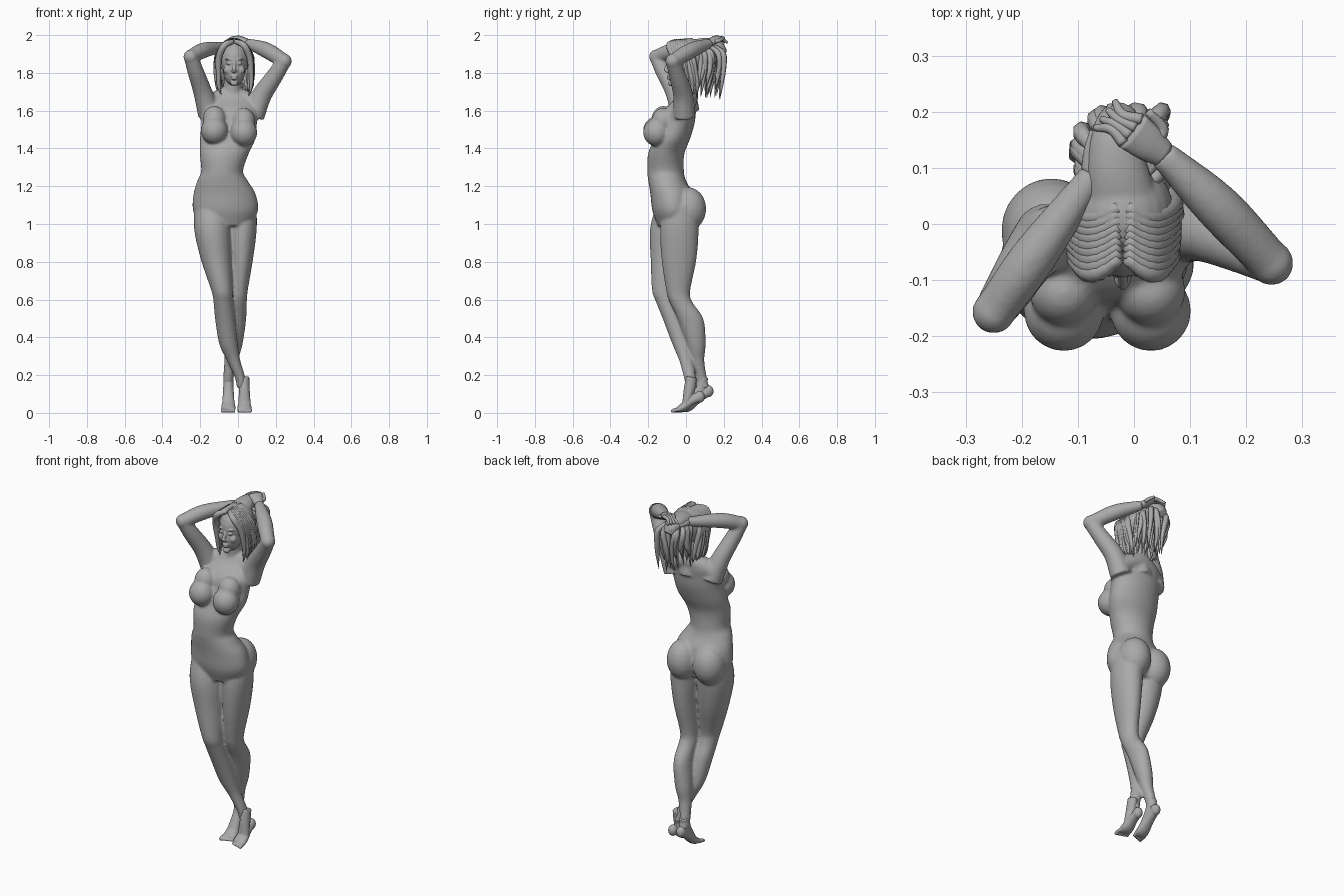
import bpy, bmesh, math, random
from mathutils import Vector, Matrix

random.seed(4)
cube = bpy.data.objects.get("Cube")
if cube:
    bpy.data.objects.remove(cube, do_unlink=True)


def make_material(name, value):
    mat = bpy.data.materials.new(name)
    mat.use_nodes = True
    colour = (value, value, value, 1)
    mat.diffuse_color = colour
    mat.node_tree.nodes["Principled BSDF"].inputs["Base Color"].default_value = colour
    return mat


stone = make_material("stone grey", 0.4)


def catmull(points, steps):
    """Smooth a list of equal-length tuples."""
    pts = [Vector(p) for p in points]
    pts = [pts[0] * 2 - pts[1]] + pts + [pts[-1] * 2 - pts[-2]]
    out = []
    for a, b, c, d in zip(pts, pts[1:], pts[2:], pts[3:]):
        for i in range(steps):
            t = i / steps
            out.append((b * 2 + (c - a) * t + (a * 2 - b * 5 + c * 4 - d) * t ** 2
                        + (b * 3 - a - c * 3 + d) * t ** 3) / 2)
    return out + [pts[-2]]


def sweep(bm, points, axis=None, sides=20, steps=5):
    """Skin ellipses along a path of (x, y, z, ra, rb); level rings if no axis."""
    path = catmull(points, steps)
    rings = []
    for i, p in enumerate(path):
        centre = Vector(p[:3])
        u, v = Vector((1, 0, 0)), Vector((0, 1, 0))
        if axis is not None:
            t = Vector(path[min(i + 1, len(path) - 1)][:3]) - Vector(path[max(i - 1, 0)][:3])
            t.normalize()
            u = Vector(axis)
            u = (u - t * u.dot(t)).normalized()
            v = t.cross(u)
        ra, rb = max(p[3], 0.001), max(p[4], 0.001)
        rings.append([bm.verts.new(centre + u * ra * math.cos(k * math.tau / sides)
                                   + v * rb * math.sin(k * math.tau / sides))
                      for k in range(sides)])
    for lo, hi in zip(rings, rings[1:]):
        for k in range(sides):
            j = (k + 1) % sides
            bm.faces.new((lo[k], lo[j], hi[j], hi[k]))
    bm.faces.new(rings[0])
    bm.faces.new(rings[-1])


def tube(bm, points, axis=(1, 0, 0), **kw):
    """Round sweep of (x, y, z, r)."""
    sweep(bm, [(*p, p[3]) for p in points], axis, **kw)


def ball(bm, centre, radii, segments=24):
    m = Matrix.Translation(centre) @ Matrix.Diagonal((*radii, 1))
    bmesh.ops.create_uvsphere(bm, u_segments=segments, v_segments=segments // 2,
                              radius=1, matrix=m)


def finish(name, bm, voxel=0, smooth=0):
    bmesh.ops.recalc_face_normals(bm, faces=bm.faces)
    for f in bm.faces:
        f.smooth = True
    mesh = bpy.data.meshes.new(name)
    bm.to_mesh(mesh)
    bm.free()
    mesh.materials.append(stone)
    ob = bpy.data.objects.new(name, mesh)
    bpy.context.collection.objects.link(ob)
    if voxel:
        mod = ob.modifiers.new("fuse", "REMESH")
        mod.mode = "VOXEL"
        mod.voxel_size = voxel
        mod.use_smooth_shade = True
        mod = ob.modifiers.new("soften", "SMOOTH")
        mod.factor = 0.5
        mod.iterations = smooth
    return ob


# Body: torso, neck and shoulders
body = bmesh.new()
sweep(body, [
    (-.035, .005, 1.70, .06, .04), (-.04, 0, 1.66, .125, .06),
    (-.045, -.035, 1.6, .15, .088), (-.047, -.05, 1.53, .147, .095),
    (-.055, -.075, 1.45, .147, .096), (-.073, -.105, 1.37, .129, .096),
    (-.084, -.108, 1.28, .111, .097), (-.082, -.1, 1.23, .133, .1),
    (-.071, -.077, 1.16, .164, .112), (-.066, -.07, 1.07, .172, .108),
    (-.066, -.065, .99, .13, .085)], sides=32)
tube(body, [(-.037, .012, 1.6, .06), (-.032, .008, 1.68, .05), (-.025, .002, 1.8, .047)])
tube(body, [(-.165, -.03, 1.62, .055), (-.1, 0, 1.66, .05), (-.035, .015, 1.68, .05),
            (.03, .01, 1.66, .05), (.1, -.01, 1.62, .055)], axis=(0, 1, 0))

# Chest and seat
for x, z in ((-.125, 1.495), (.03, 1.485)):
    ball(body, (x, -.155, z), (.072, .072, .074))
    ball(body, (x, -.12, z + .06), (.062, .062, .07))
ball(body, (-.147, -.012, 1.08), (.09, .094, .115))
ball(body, (.008, .01, 1.08), (.088, .097, .115))

# Legs, the right one crossing in front
sweep(body, [
    (-.14, -.068, 1.1, .09, .09), (-.135, -.085, .97, .097, .106),
    (-.115, -.095, .81, .081, .092), (-.085, -.112, .65, .057, .068),
    (-.078, -.1, .59, .052, .06), (-.068, -.062, .495, .053, .06),
    (-.05, -.022, .363, .049, .05), (-.024, .001, .28, .036, .038),
    (.01, .02, .19, .028, .032), (.022, .03, .13, .027, .03)], sides=24)
sweep(body, [
    (.018, -.03, 1.1, .08, .09), (.022, -.035, .97, .077, .102),
    (.018, -.037, .81, .061, .092), (.005, -.041, .65, .047, .064),
    (.001, -.028, .59, .046, .06), (-.003, .025, .495, .046, .068),
    (-.022, .052, .363, .046, .052), (-.036, .06, .28, .036, .037),
    (-.05, .078, .19, .028, .032), (-.052, .095, .13, .027, .03)], sides=24)

# Arms raised behind the head
for upper, fore in (
    ([(-.15, -.02, 1.58, .062), (-.187, -.06, 1.7, .05),
      (-.225, -.12, 1.81, .043), (-.25, -.157, 1.885, .037)],
     [(-.25, -.157, 1.885, .037), (-.18, -.06, 1.92, .041), (-.07, .09, 1.94, .025)]),
    ([(.08, -.01, 1.57, .06), (.125, -.015, 1.68, .053),
      (.185, -.04, 1.77, .046), (.245, -.07, 1.862, .038)],
     [(.245, -.07, 1.862, .038), (.15, .03, 1.92, .042), (.05, .125, 1.957, .026)])):
    tube(body, upper, axis=(0, 1, 0))
    tube(body, fore, axis=(0, 0, 1))
    ball(body, fore[0][:3], [fore[0][3] * 1.05] * 3)
finish("body", body, .007, 7)


# Feet on tiptoe
def foot(name, x, ankle_y, heel_y, heel_z, ball_y, side):
    bm = bmesh.new()
    ball(bm, (x, heel_y, heel_z), (.026, .028, .032))
    mid_y, mid_z = (heel_y + ball_y) / 2, heel_z / 2 + .02
    sweep(bm, [(x, heel_y, heel_z, .024, .026), (x, mid_y, mid_z, .029, .024),
               (x, ball_y, .03, .038, .023), (x, ball_y - .032, .016, .036, .013)],
          axis=(1, 0, 0))
    sweep(bm, [(x, ankle_y, .19, .026, .029), (x, ankle_y - .012, .125, .028, .03),
               (x, ball_y + .015, .05, .033, .02)], axis=(1, 0, 0))
    for k in range(5):
        tx, r = x + side * (.03 - k * .015), .0105 - k * .0009
        tip = ball_y - .056 + k * .005
        tube(bm, [(tx, ball_y - .02, .018, r), (tx, tip + .012, .015, r), (tx, tip, r, r)], sides=10)
        ball(bm, (tx, tip, r), (r, r, r), 10)
    finish(name, bm, .004, 2)


foot("right_foot", .034, .03, .072, .085, -.015, 1)
foot("left_foot", -.051, .088, .118, .115, .012, -1)


# Hands with four fingers and a thumb
def hand(name, wrist, knuckle, tip):
    bm = bmesh.new()
    wrist, knuckle, tip = Vector(wrist), Vector(knuckle), Vector(tip)
    across = (knuckle - wrist).cross(Vector((0, 0, 1))).normalized()
    sweep(bm, [(*wrist, .024, .02), (*wrist.lerp(knuckle, .5), .033, .018),
               (*knuckle, .036, .013)], axis=across)
    for k in range(4):
        off = across * (k - 1.5) * .018
        end = tip + off * 1.1
        bend = knuckle.lerp(end, .55) + Vector((0, 0, .008))
        tube(bm, [(*(knuckle + off), .0105), (*bend, .0095), (*end, .006)], axis=across, sides=10)
    thumb = wrist.lerp(knuckle, .4)
    tube(bm, [(*thumb, .012), (*(thumb + across * .035), .011),
              (*(knuckle + across * .045), .007)], axis=(0, 0, 1), sides=10)
    finish(name, bm)


hand("left_hand", (.052, .124, 1.957), (-.002, .165, 1.986), (-.052, .195, 1.96))
hand("right_hand", (-.072, .088, 1.94), (-.045, .155, 1.945), (-.015, .2, 1.92))

# Head with modelled features
head = bmesh.new()
cx = -.02
ball(head, (cx, 0, 1.87), (.075, .095, .1))
ball(head, (cx, -.035, 1.815), (.058, .06, .085))
ball(head, (cx, -.077, 1.745), (.02, .018, .016))
tube(head, [(cx, -.088, 1.862, .007), (cx, -.1, 1.835, .009), (cx, -.108, 1.812, .011)])
ball(head, (cx, -.1, 1.81), (.016, .012, .009))
for z, w in ((1.783, .02), (1.771, .017)):
    ball(head, (cx, -.09, z), (w, .011, .007))
for s in (-1, 1):
    ball(head, (cx + s * .028, -.086, 1.85), (.014, .009, .007))
    ball(head, (cx + s * .03, -.084, 1.872), (.02, .011, .005))
    ball(head, (cx + s * .037, -.068, 1.815), (.02, .02, .022))
finish("head", head, .004, 2)

# Hair: cap and gathered tail
hair = bmesh.new()
ball(hair, (cx, .018, 1.885), (.092, .1, .098))
sweep(hair, [(-.02, .03, 1.93, .065, .045), (-.03, .1, 1.945, .055, .04),
             (-.03, .165, 1.94, .045, .035), (-.025, .2, 1.9, .03, .022)], axis=(1, 0, 0))
finish("hair_cap", hair, .006, 3)

# Locks parted over the brow, falling beside the face
locks = bmesh.new()
for s in (-1, 1):
    for k in range(9):
        q = k / 8
        wob = random.uniform(-.008, .008)
        out = .08 + .02 * random.random()
        tube(locks, [
            (cx + s * .006, -.06 + q * .09, 1.967 + .008 * q, .012),
            (cx + s * .052, -.088 + q * .1, 1.945, .018),
            (cx + s * (.082 + q * .008), -.066 + q * .1, 1.88, .017),
            (cx + s * out, -.048 + q * .1, 1.79 + wob, .013),
            (cx + s * (out - .004) + wob, -.04 + q * .1, 1.73, .009),
            (cx + s * (out - .015), -.035 + q * .09 + wob, 1.66 + .05 * random.random(), .001),
        ], axis=(0, 1, 0), sides=7, steps=4)
finish("front_locks", locks)

# Loose locks hanging down the back
locks = bmesh.new()
for k in range(34):
    x = -.025 + random.uniform(-.075, .075)
    y = random.uniform(.06, .19)
    spread = random.uniform(-.015, .015)
    end = random.uniform(1.66, 1.76)
    tube(locks, [
        (-.025 + (x + .025) * .5, y - .03, 1.94, .011),
        (x, y + .012, 1.9, .016),
        (x + spread, y + .015, 1.83, .014),
        (x + spread * 1.5, y + .005, (end + 1.83) / 2, .01),
        (x + spread, y - .005, end, .001),
    ], axis=(1, 0, 0), sides=7, steps=4)
finish("back_locks", locks)
